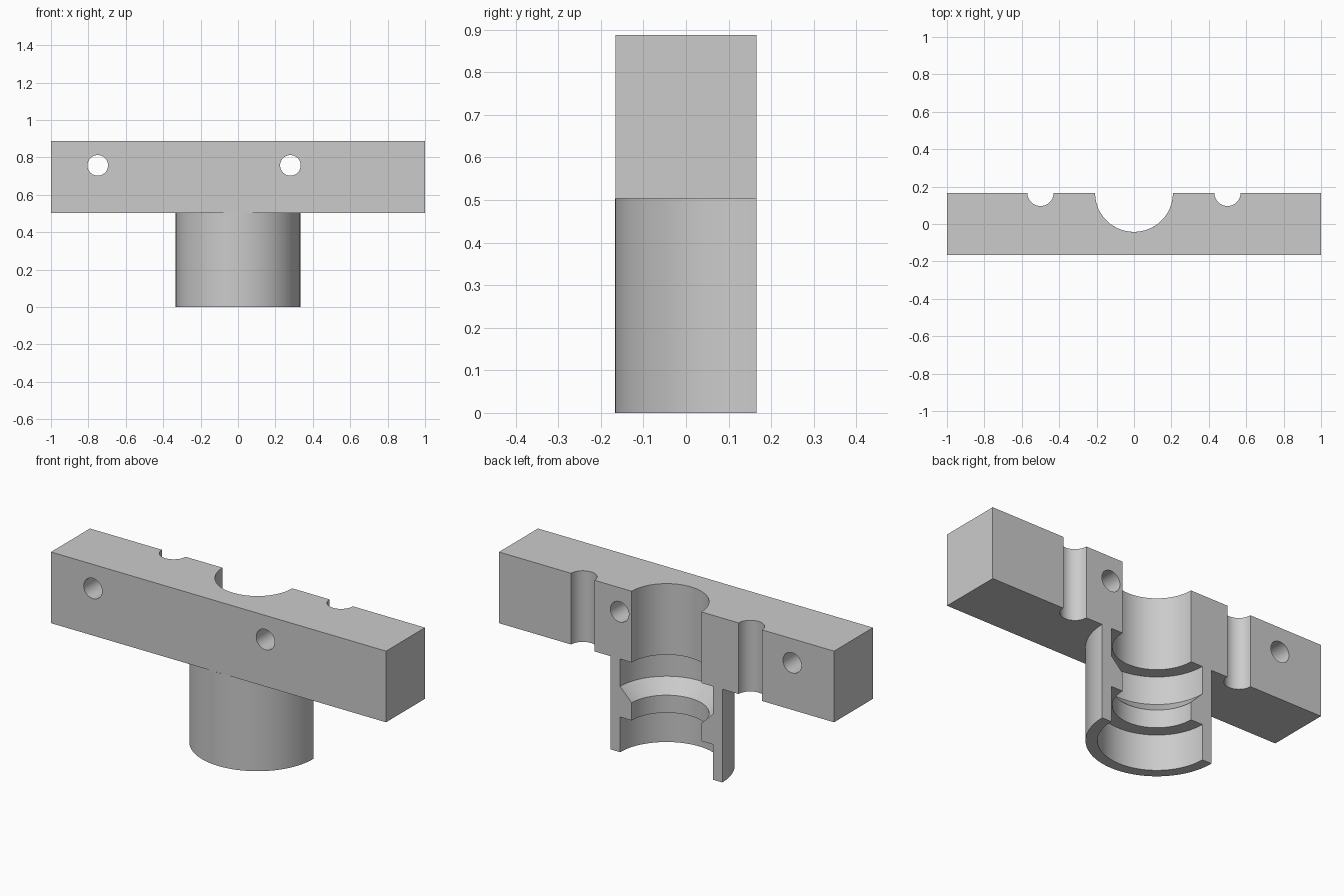
import bpy
import bmesh
from math import pi, cos, sin

BACK = 0.166          # flat rear plane, which also holds the bore axis
TOP, SEAT = 0.887, 0.503

cube = bpy.data.objects.get("Cube")
if cube:
    bpy.data.objects.remove(cube, do_unlink=True)

grey = bpy.data.materials.new("plain grey")
grey.use_nodes = True
colour = (0.6, 0.6, 0.6, 1)
grey.diffuse_color = colour
grey.node_tree.nodes["Principled BSDF"].inputs["Base Color"].default_value = colour


def make_object(name, bm):
    bmesh.ops.recalc_face_normals(bm, faces=bm.faces)
    mesh = bpy.data.meshes.new(name)
    bm.to_mesh(mesh)
    bm.free()
    mesh.materials.append(grey)
    obj = bpy.data.objects.new(name, mesh)
    bpy.context.collection.objects.link(obj)
    return obj


def activate(obj):
    bpy.ops.object.select_all(action="DESELECT")
    obj.select_set(True)
    bpy.context.view_layer.objects.active = obj


def smooth(obj):
    activate(obj)
    bpy.ops.object.shade_smooth_by_angle(angle=pi / 6)


# Clamp bar: plan outline with half-round grooves, extruded upward
def groove(x, radius, steps):
    return [(x - radius * cos(pi * i / steps), BACK - radius * sin(pi * i / steps))
            for i in range(steps + 1)]


outline = [(-1, -BACK), (-1, BACK)]
for x, radius, steps in ((-0.5, 0.07, 24), (0, 0.208, 48), (0.5, 0.07, 24)):
    outline += groove(x, radius, steps)
outline += [(1, BACK), (1, -BACK)]

bm = bmesh.new()
base = bm.faces.new([bm.verts.new((x, y, SEAT)) for x, y in outline])
new = bmesh.ops.extrude_face_region(bm, geom=[base])["geom"]
bmesh.ops.translate(bm, vec=(0, 0, TOP - SEAT),
                    verts=[v for v in new if isinstance(v, bmesh.types.BMVert)])
bm.normal_update()
bar = make_object("clamp_bar", bm)

# Bolt holes through the bar from front to back
for x in (-0.75, 0.28):
    bpy.ops.mesh.primitive_cylinder_add(vertices=40, radius=0.055, depth=1,
                                        location=(x, 0, 0.757), rotation=(pi / 2, 0, 0))
    cutter = bpy.context.object
    cutter.name = "hole_cutter"
    cutter.hide_render = True
    cutter.data.materials.append(grey)
    activate(bar)
    cut = bar.modifiers.new("bolt hole", "BOOLEAN")
    cut.operation = "DIFFERENCE"
    cut.solver = "EXACT"
    cut.object = cutter
    bpy.ops.object.modifier_apply(modifier=cut.name)
    bpy.data.objects.remove(cutter, do_unlink=True)
smooth(bar)

# Half collar: wall section swept through a half turn, open where it meets the bar
section = [(0.333, SEAT), (0.333, 0), (0.277, 0), (0.277, 0.19), (0.208, 0.19),
           (0.208, 0.285), (0.277, 0.355), (0.277, SEAT)]
STEPS = 64
bm = bmesh.new()
rings = []
for i in range(STEPS + 1):
    a = pi + pi * i / STEPS
    rings.append([bm.verts.new((r * cos(a), BACK + r * sin(a), z)) for r, z in section])
for a, b in zip(rings, rings[1:]):
    for j in range(len(section) - 1):
        bm.faces.new((a[j], a[j + 1], b[j + 1], b[j]))
for end in (rings[0], rings[-1]):
    bm.faces.new(end)
smooth(make_object("half_collar", bm))
